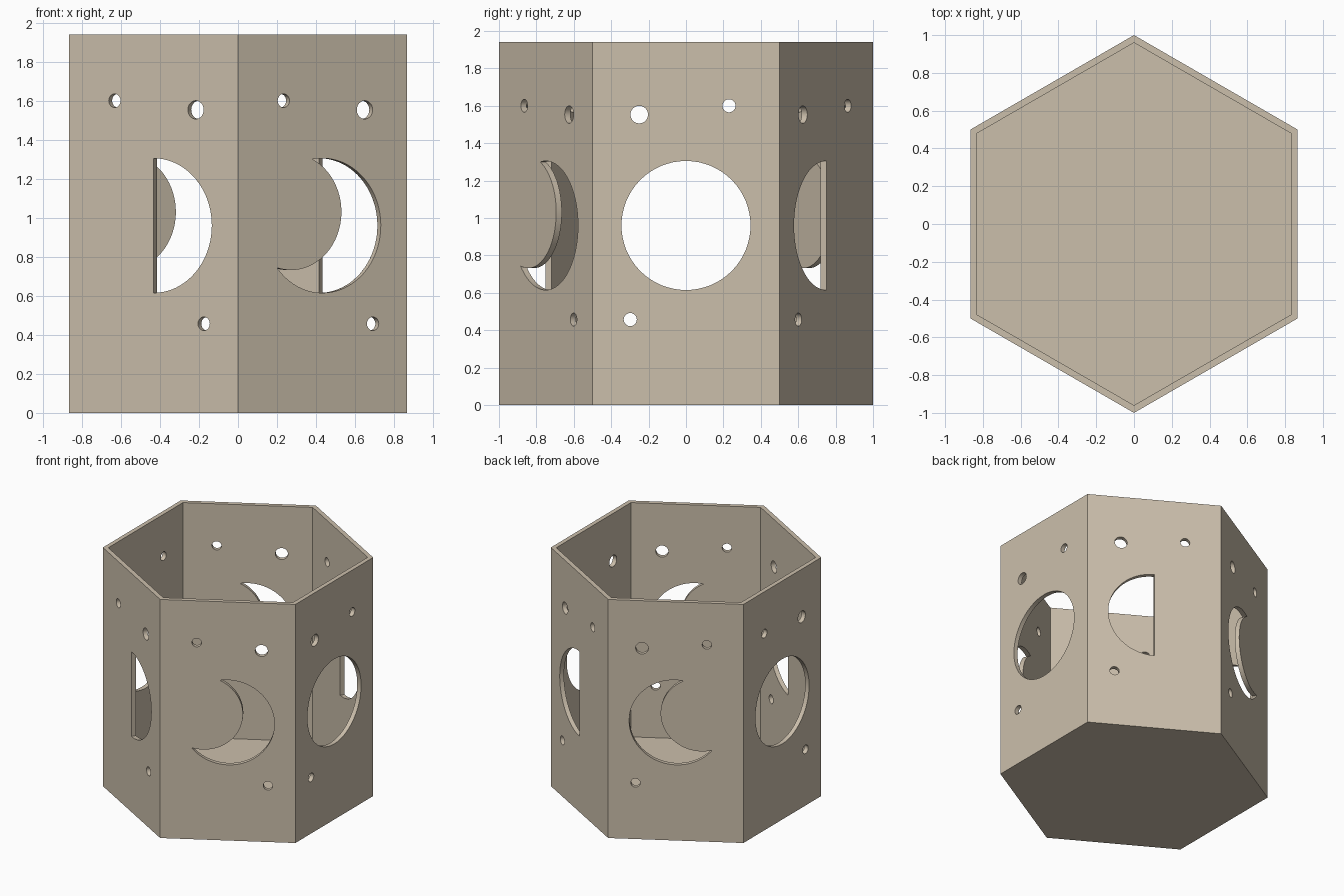
import bpy, bmesh
from math import cos, sin, pi, radians, atan2, hypot
from mathutils import Matrix, Vector

cube = bpy.data.objects.get("Cube")
if cube:
    bpy.data.objects.remove(cube, do_unlink=True)

HEIGHT, WALL, FLOOR = 1.94, 0.035, 0.035
MID, RADIUS = 0.96, 0.345          # main window centre height and radius

stone = bpy.data.materials.new("warm beige")
stone.use_nodes = True
colour = (0.60, 0.52, 0.41, 1)
stone.diffuse_color = colour
stone.node_tree.nodes["Principled BSDF"].inputs["Base Color"].default_value = colour


def arc(cx, cy, r, start, end, n):
    return [(cx + r * cos(start + (end - start) * i / n),
             cy + r * sin(start + (end - start) * i / n)) for i in range(n + 1)]


def circle(cx, cy, r, n=64):
    return arc(cx, cy, r, 0, 2 * pi, n)[:-1]


def crescent(cx, cy, r, bx, by, br):
    """Disc with a second disc bitten out of it."""
    d = hypot(bx - cx, by - cy)
    a = (r * r - br * br + d * d) / (2 * d)
    h = (r * r - a * a) ** 0.5
    along = Vector((bx - cx, by - cy)) / d
    side = Vector((-along.y, along.x))
    base = Vector((cx, cy)) + along * a
    low, high = base + side * h, base - side * h
    if low.y > high.y:
        low, high = high, low
    ang = lambda p, x, y: atan2(p.y - y, p.x - x)
    start = ang(low, cx, cy)
    outer = arc(cx, cy, r, start, ang(high, cx, cy), 56)
    inner = arc(bx, by, br, ang(high, bx, by), ang(low, bx, by), 40)
    return outer + inner[1:-1]


def mesh_object(name, bm):
    bmesh.ops.recalc_face_normals(bm, faces=bm.faces)
    mesh = bpy.data.meshes.new(name)
    bm.to_mesh(mesh)
    bm.free()
    mesh.materials.append(stone)
    obj = bpy.data.objects.new(name, mesh)
    bpy.context.collection.objects.link(obj)
    return obj


def prism(bm, outline, depth, matrix):
    """Extrude an outline from -depth to +depth along its local z."""
    face = bm.faces.new([bm.verts.new(matrix @ Vector((x, y, -depth))) for x, y in outline])
    moved = bmesh.ops.extrude_face_region(bm, geom=[face], use_keep_orig=True)["geom"]
    verts = [g for g in moved if isinstance(g, bmesh.types.BMVert)]
    bmesh.ops.translate(bm, verts=verts, vec=matrix.to_3x3() @ Vector((0, 0, 2 * depth)))


# Hexagonal cup: solid prism, top inset to a rim, then sunk to the floor
bm = bmesh.new()
hexagon = [(cos(radians(a)), sin(radians(a))) for a in range(30, 390, 60)]
prism(bm, hexagon, HEIGHT / 2, Matrix.Translation((0, 0, HEIGHT / 2)))
bmesh.ops.recalc_face_normals(bm, faces=bm.faces)
top = max(bm.faces, key=lambda f: f.calc_center_median().z)
bmesh.ops.inset_region(bm, faces=[top], thickness=WALL, use_even_offset=True)
sunk = bmesh.ops.extrude_face_region(bm, geom=[top])["geom"]
bmesh.ops.delete(bm, geom=[top] if top.is_valid else [], context='FACES')
for g in sunk:
    if isinstance(g, bmesh.types.BMVert):
        g.co.z = FLOOR
cup = mesh_object("hexagonal_cup", bm)

# Each window pierces a wall and the one opposite, with three small holes
windows = {
    180: circle(0, MID, RADIUS),
    240: arc(0, MID, RADIUS, -pi / 2, pi / 2, 40),
    300: crescent(0, MID, RADIUS, -0.186, 1.03, 0.298),
}
small_holes = [(-0.23, 1.60, 0.035), (0.25, 1.553, 0.047), (0.298, 0.457, 0.035)]
bpy.context.view_layer.objects.active = cup
for angle, window in windows.items():
    a = radians(angle)
    frame = Matrix(((-sin(a), 0, cos(a), 0), (cos(a), 0, sin(a), 0),
                    (0, 1, 0, 0), (0, 0, 0, 1)))
    bm = bmesh.new()
    for outline in [window] + [circle(x, y, r, 32) for x, y, r in small_holes]:
        prism(bm, outline, 1.2, frame)
    cutter = mesh_object("window_cutter", bm)
    cutter.hide_render = True
    cut = cup.modifiers.new("windows", 'BOOLEAN')
    cut.operation, cut.solver, cut.object = 'DIFFERENCE', 'EXACT', cutter
    bpy.ops.object.modifier_apply(modifier=cut.name)
    bpy.data.objects.remove(cutter, do_unlink=True)

bpy.ops.object.select_all(action='DESELECT')
cup.select_set(True)
bpy.ops.object.shade_smooth_by_angle(angle=radians(30))
